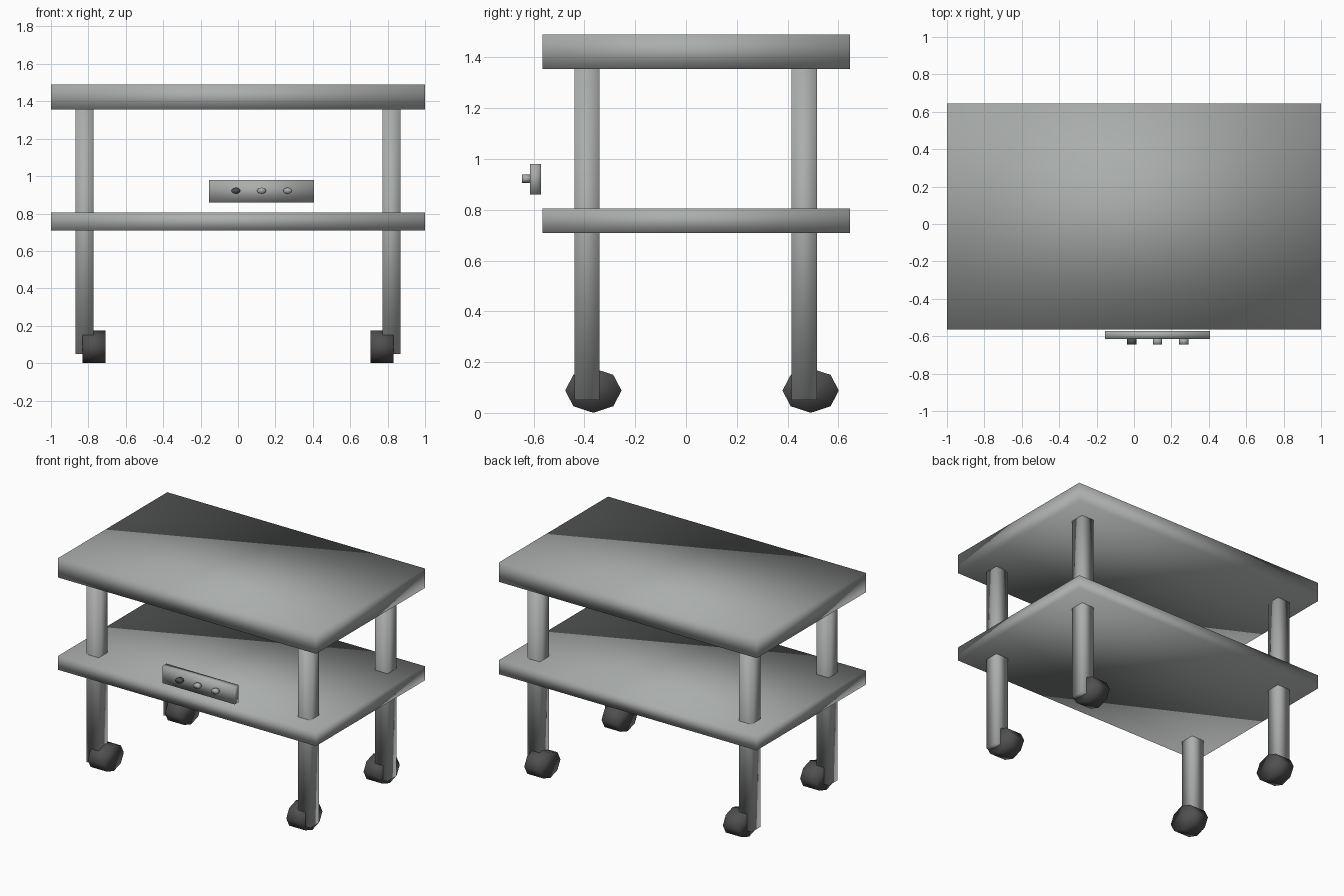
import bpy
import math
from mathutils import Matrix

if "Cube" in bpy.data.objects:
    bpy.data.objects.remove(bpy.data.objects["Cube"], do_unlink=True)


def material(name, colour):
    mat = bpy.data.materials.new(name)
    mat.use_nodes = True
    mat.diffuse_color = colour
    mat.node_tree.nodes["Principled BSDF"].inputs["Base Color"].default_value = colour
    return mat


grey = material("grey metal", (0.40, 0.42, 0.41, 1))
dark = material("dark rubber", (0.08, 0.08, 0.08, 1))


def finish(name, mat):
    """Name the active object, give it a colour and soft shading."""
    obj = bpy.context.object
    obj.name = name
    obj.data.materials.append(mat)
    bpy.ops.object.shade_smooth()
    return obj


def box(name, low, high, mat):
    centre = [(a + b) / 2 for a, b in zip(low, high)]
    size = [b - a for a, b in zip(low, high)]
    bpy.ops.mesh.primitive_cube_add(size=1, location=centre)
    bpy.context.object.data.transform(Matrix.Diagonal((*size, 1)))
    return finish(name, mat)


def disc(name, centre, width, height, depth, axis, mat):
    """Eight-sided, slightly flattened disc lying along the x or y axis."""
    bpy.ops.mesh.primitive_cylinder_add(vertices=8, radius=0.5, depth=depth, location=centre)
    mesh = bpy.context.object.data
    if axis == "X":
        mesh.transform(Matrix.Rotation(math.pi / 2, 4, "Y"))
        mesh.transform(Matrix.Diagonal((1, width, height, 1)))
    else:
        mesh.transform(Matrix.Rotation(math.pi / 2, 4, "X"))
        mesh.transform(Matrix.Diagonal((width, 1, height, 1)))
    return finish(name, mat)


# Top board and lower shelf
box("table_top", (-1, -0.565, 1.355), (1, 0.645, 1.49), grey)
box("lower_shelf", (-1, -0.565, 0.708), (1, 0.645, 0.805), grey)

# Legs, each with a wheel on its inner side
for side, sx in (("right", -1), ("left", 1)):
    for end, y in (("front", -0.39), ("back", 0.466)):
        x = sx * 0.82
        box(f"{end}_{side}_leg", (x - 0.048, y - 0.05, 0.05), (x + 0.048, y + 0.05, 1.36), grey)
        disc(f"{end}_{side}_wheel", (sx * 0.77, y + 0.025, 0.088), 0.222, 0.175, 0.125, "X", dark)

# Control panel with three knobs
box("control_panel", (-0.155, -0.615, 0.86), (0.405, -0.572, 0.98), grey)
for name, x, mat in (("dark_knob", -0.012, dark), ("middle_knob", 0.126, grey), ("end_knob", 0.266, grey)):
    disc(name, (x, -0.628, 0.922), 0.05, 0.034, 0.034, "Y", mat)
